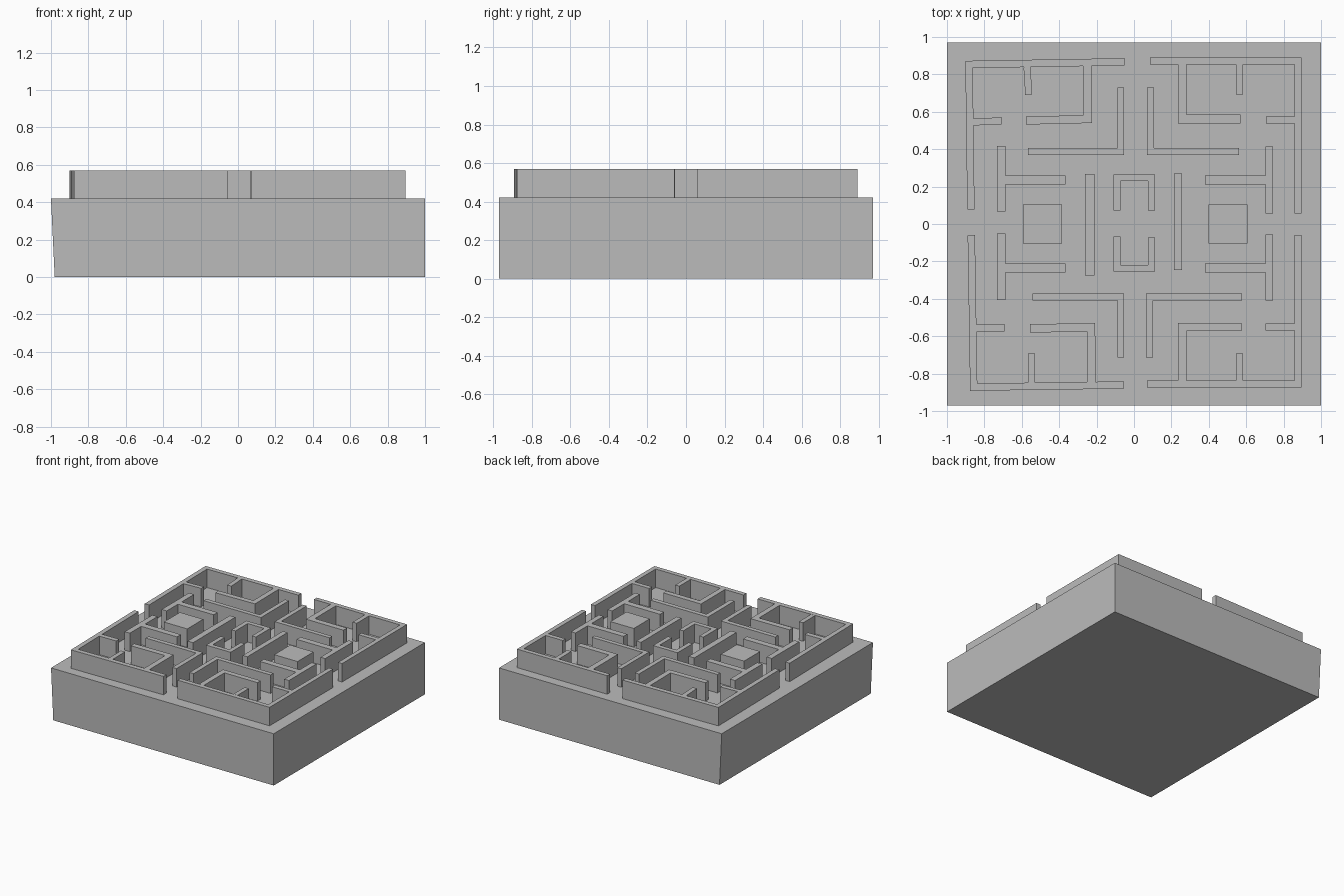
import bpy
import bmesh
from mathutils import Vector

default_cube = bpy.data.objects.get("Cube")
if default_cube:
    bpy.data.objects.remove(default_cube, do_unlink=True)

FLOOR = .42
TOP = .57

# Single stone colour
stone = bpy.data.materials.new("stone grey")
stone.use_nodes = True
stone.diffuse_color = (.5, .5, .5, 1)
stone.node_tree.nodes["Principled BSDF"].inputs["Base Color"].default_value = stone.diffuse_color


def prism(name, lower, upper, low_z, high_z):
    """Closed solid between two matching outlines."""
    bm = bmesh.new()
    bottom = [bm.verts.new((p[0], p[1], low_z)) for p in lower]
    top = [bm.verts.new((p[0], p[1], high_z)) for p in upper]
    bm.faces.new(bottom)
    bm.faces.new(top)
    count = len(bottom)
    for i in range(count):
        j = (i + 1) % count
        bm.faces.new((bottom[i], bottom[j], top[j], top[i]))
    bmesh.ops.recalc_face_normals(bm, faces=bm.faces)
    mesh = bpy.data.meshes.new(name)
    bm.to_mesh(mesh)
    bm.free()
    mesh.materials.append(stone)
    obj = bpy.data.objects.new(name, mesh)
    bpy.context.collection.objects.link(obj)
    return obj


def rectangle(x_min, x_max, y_min, y_max):
    return [(x_min, y_min), (x_max, y_min), (x_max, y_max), (x_min, y_max)]


def wall(name, *path, width=.037):
    """Upright wall of even thickness with mitred corners along a centre line."""
    points = [Vector(p) for p in path]
    normals = []
    for a, b in zip(points, points[1:]):
        along = (b - a).normalized()
        normals.append(Vector((-along.y, along.x)))
    one_side, other_side = [], []
    for i, point in enumerate(points):
        before = normals[max(i - 1, 0)]
        after = normals[min(i, len(normals) - 1)]
        offset = (before + after) / (1 + before.dot(after)) * width / 2
        one_side.append(point + offset)
        other_side.append(point - offset)
    outline = one_side + other_side[::-1]
    return prism(name, outline, outline, FLOOR, TOP)


# Plinth, with its right side leaning in slightly at the foot
prism("plinth", rectangle(-.98, 1, -.97, .97), rectangle(-1, 1, -.97, .97), 0, FLOOR)

# Outer corner walls
wall("outer_wall_back_left", (.085, .871), (.877, .871), (.877, .056))
wall("outer_wall_back_right", (-.05, .867), (-.882, .853), (-.872, .077), width=.039)
wall("outer_wall_front_left", (.07, -.856), (.877, -.856), (.877, -.06))
wall("outer_wall_front_right", (-.054, -.861), (-.857, -.872), (-.87, -.06), width=.039)

# Stubs reaching in from the outer walls
wall("side_stub_back_left", (.706, .556), (.859, .556))
wall("side_stub_back_right", (-.706, .552), (-.86, .545))
wall("side_stub_front_left", (.703, -.551), (.859, -.551))
wall("side_stub_front_right", (-.692, -.555), (-.842, -.557), width=.04)
wall("end_stub_back_left", (.563, .853), (.563, .692))
wall("end_stub_back_right", (-.572, .839), (-.563, .692))
wall("end_stub_front_left", (.563, -.837), (.563, -.692))
wall("end_stub_front_right", (-.548, -.848), (-.548, -.692))

# Hooked walls inside each corner
wall("hook_back_left", (.258, .853), (.258, .561), (.57, .561), width=.047)
wall("hook_back_right", (-.25, .845), (-.247, .561), (-.577, .553), width=.043)
wall("hook_front_left", (.258, -.837), (.258, -.551), (.575, -.551), width=.043)
wall("hook_front_right", (-.228, -.844), (-.23, -.553), (-.556, -.558), width=.045)

# Angled walls lining the central passages
wall("passage_back_left", (.088, .73), (.088, .388), (.562, .388), width=.036)
wall("passage_back_right", (-.071, .73), (-.071, .388), (-.567, .388), width=.036)
wall("passage_front_left", (.083, -.714), (.083, -.39), (.578, -.39))
wall("passage_front_right", (-.071, -.714), (-.071, -.39), (-.543, -.39))

# Side gates: an upright wall with an arm towards the centre
wall("gate_back_left", (.723, .414), (.723, .056), width=.042)
wall("gate_front_left", (.723, -.056), (.723, -.41), width=.042)
wall("gate_back_right", (-.71, .418), (-.71, .067), width=.046)
wall("gate_front_right", (-.71, -.052), (-.71, -.406), width=.046)
for end, sign in (("back", 1), ("front", -1)):
    wall(f"gate_arm_{end}_left", (.38, .235 * sign), (.702, .235 * sign), width=.05)
    wall(f"gate_arm_{end}_right", (-.366, .235 * sign), (-.687, .235 * sign), width=.05)

# Central chamber: two facing cups between two straight screens
wall("cup_back", (-.091, .072), (-.091, .247), (.093, .247), (.093, .072), width=.036)
wall("cup_front", (-.091, -.067), (-.091, -.236), (.093, -.236), (.093, -.072), width=.036)
wall("screen_left", (.236, .27), (.236, -.247), width=.042)
wall("screen_right", (-.236, .267), (-.236, -.275), width=.05)

# Square blocks in the side courts
for side, x in (("left", .502), ("right", -.489)):
    block = rectangle(x - .105, x + .105, -.103, .103)
    prism(f"block_{side}", block, block, FLOOR, TOP)
